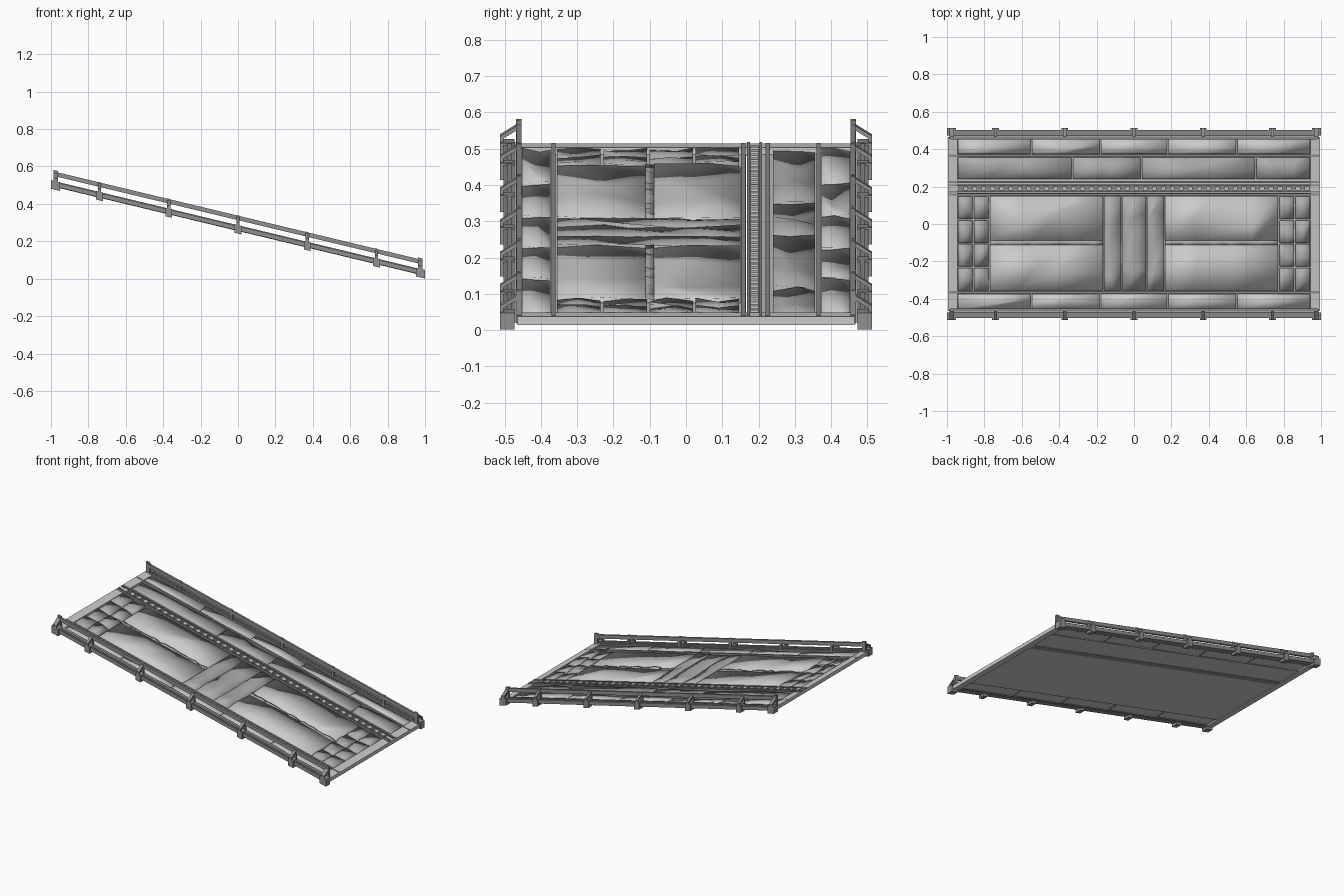
import bpy, bmesh, random
from mathutils import Vector

if "Cube" in bpy.data.objects:
    bpy.data.objects.remove(bpy.data.objects["Cube"])

random.seed(4)
SLOPE, MID = -0.24, 0.275      # deck top height: z = MID + SLOPE * x


def grey(name, v):
    m = bpy.data.materials.new(name)
    m.diffuse_color = (v, v, v, 1)
    m.use_nodes = True
    m.node_tree.nodes["Principled BSDF"].inputs["Base Color"].default_value = m.diffuse_color
    return m


DARK, WORN = grey('dark_metal', .28), grey('worn_metal', .42)


def finish(name, bm, mat=None, smooth=False, recalc=True):
    """Shear the flat-built part onto the ramp slope."""
    for v in bm.verts:
        v.co.z += MID + SLOPE * v.co.x
    if recalc:
        bmesh.ops.recalc_face_normals(bm, faces=bm.faces)
    for f in bm.faces:
        f.smooth = smooth
    me = bpy.data.meshes.new(name)
    bm.to_mesh(me)
    bm.free()
    if mat:
        me.materials.append(mat)
    ob = bpy.data.objects.new(name, me)
    bpy.context.collection.objects.link(ob)
    return ob


def add_box(bm, x0, x1, y0, y1, w0, w1):
    vs = bmesh.ops.create_cube(bm, size=1)['verts']
    for v in vs:
        v.co = Vector(((x0 + x1) / 2 + v.co.x * (x1 - x0),
                       (y0 + y1) / 2 + v.co.y * (y1 - y0),
                       (w0 + w1) / 2 + v.co.z * (w1 - w0)))


def boxes(name, items, mat=None):
    bm = bmesh.new()
    for b in items:
        add_box(bm, *b)
    return finish(name, bm, mat)


def add_plate(bm, x0, x1, y0, y1, bottom, nx, ny, amp):
    """Worn plate: uneven faceted top with a skirt, softly shaded across its rim."""
    grid = []
    for i in range(nx + 1):
        line = []
        for j in range(ny + 1):
            jx = random.uniform(-.35, .35) * (x1 - x0) / nx if 0 < i < nx else 0
            jy = random.uniform(-.35, .35) * (y1 - y0) / ny if 0 < j < ny else 0
            line.append(bm.verts.new((x0 + (x1 - x0) * i / nx + jx,
                                      y0 + (y1 - y0) * j / ny + jy,
                                      -0.004 + random.uniform(-amp, amp))))
        grid.append(line)
    for i in range(nx):
        for j in range(ny):
            a, b, c, d = grid[i][j], grid[i + 1][j], grid[i + 1][j + 1], grid[i][j + 1]
            bm.faces.new((a, b, c))
            bm.faces.new((a, c, d))
    rim = ([r[0] for r in grid] + grid[-1][1:] + [r[-1] for r in grid[-2::-1]]
           + grid[0][-2:0:-1])
    low = [bm.verts.new((v.co.x, v.co.y, bottom)) for v in rim]
    for k in range(len(rim)):
        m = (k + 1) % len(rim)
        bm.faces.new((rim[k], low[k], low[m], rim[m]))


def plates(name, rects, bottom=-0.016, nx=2, ny=2, amp=0.006, mat=None):
    bm = bmesh.new()
    for r in rects:
        add_plate(bm, *r, bottom, nx, ny, amp)
    return finish(name, bm, mat, smooth=True, recalc=False)


def row(xs, y0, y1, gap=0.004):
    return [(a + gap, b - gap, y0, y1) for a, b in zip(xs, xs[1:])]


# deck sheets (single upward-facing surfaces) and outer frame
def sheet(name, rects):
    bm = bmesh.new()
    for x0, x1, y0, y1, w in rects:
        bm.faces.new([bm.verts.new(p) for p in
                      ((x0, y0, w), (x1, y0, w), (x1, y1, w), (x0, y1, w))])
    return finish(name, bm, recalc=False)


sheet('deck_base', [(-.95, .95, -.37, .165, -.018), (-.95, .95, .21, .37, -.018),
                    (-.95, .95, -.455, -.37, -.014), (-.95, .95, .37, .455, -.014)])
boxes('end_frames', [(s - .025, s + .025, -.465, .465, -.022, .001)
                     for s in (-.97, .97)])
boxes('long_frames', [(-.99, .99, y - .006, y + .006, -.017, .003)
                      for y in (-.365, .365, .225, .158, -.46, .46)], DARK)

# main floor: four big plates, a centre cross and end blocks
plates('floor_plates', [(a, b, c, d) for a, b in ((-.77, -.165), (.165, .77))
                        for c, d in ((-.355, -.112), (-.088, .15))], nx=3, ny=2)
plates('centre_cross', [(-.16, -.07, -.355, .15), (-.065, .065, -.355, .15),
                        (.07, .16, -.355, .15)], nx=2, ny=5, mat=WORN)
plates('end_blocks', [r for xs in ((-.945, -.86, -.775), (.775, .86, .945))
                      for y in (-.355, -.228, -.101, .026)
                      for r in row(xs, y, y + .12)], amp=.008, mat=WORN)
plates('floor_seam', [(a, b, -.112, -.088) for a, b in ((-.77, -.165), (.165, .77))],
       nx=16, ny=1, mat=WORN)

# side lane beyond the rack
plates('lane_plates', row((-.945, -.33, .04, .65, .945), .24, .355), nx=3,
       amp=.008, mat=WORN)

# block strips along both edges
for side, tag in ((-1, 'front'), (1, 'back')):
    y0, y1 = sorted((side * .374, side * .452))
    plates(tag + '_edge_blocks',
           row((-.945, -.55, -.18, .18, .55, .945), y0, y1), amp=.007)

# toothed rack track
boxes('rack_rails', [(-.99, .99, .168, .176, -.02, .006),
                     (-.99, .99, .202, .210, -.02, .006),
                     (-.99, .99, .176, .202, -.02, -.006)], DARK)
boxes('rack_teeth', [(-.96 + i * .048, -.935 + i * .048, .178, .2, -.008, .005)
                     for i in range(40)])

# railings on both sides
POSTS = (-.975, -.74, -.37, 0, .37, .74, .975)


def add_prism(bm, x0, x1, profile):
    a = [bm.verts.new((x0, y, w)) for y, w in profile]
    b = [bm.verts.new((x1, y, w)) for y, w in profile]
    n = len(profile)
    bm.faces.new(a)
    bm.faces.new(b[::-1])
    for i in range(n):
        bm.faces.new((a[i], a[(i + 1) % n], b[(i + 1) % n], b[i]))


for s, tag in ((-1, 'front'), (1, 'back')):
    def yy(a, b):
        return tuple(sorted((s * a, s * b)))
    boxes(tag + '_lower_beam', [(-.99, .99, *yy(.47, .503), -.018, .006),
                                (-.99, .99, *yy(.48, .494), .006, .011)], DARK)
    boxes(tag + '_top_rail', [(-.98, .98, *yy(.453, .467), .038, .062)], DARK)
    bm = bmesh.new()
    for x in POSTS:
        end = abs(x) > .9
        h = .02 if end else .014
        # upright, foot clamp, and bent outer brace
        add_box(bm, x - h * .6, x + h * .6, *yy(.454, .468), -.02, .07 if end else .064)
        add_box(bm, x - h - .004, x + h + .004, *yy(.472, .513), -.034, .012)
        brace = [(.503, .0), (.513, .0), (.513, .028), (.467, .056),
                 (.467, .044), (.503, .022)]
        add_prism(bm, x - h * .6, x + h * .6, [(s * y, w) for y, w in brace])
    finish(tag + '_rail_posts', bm, DARK)
